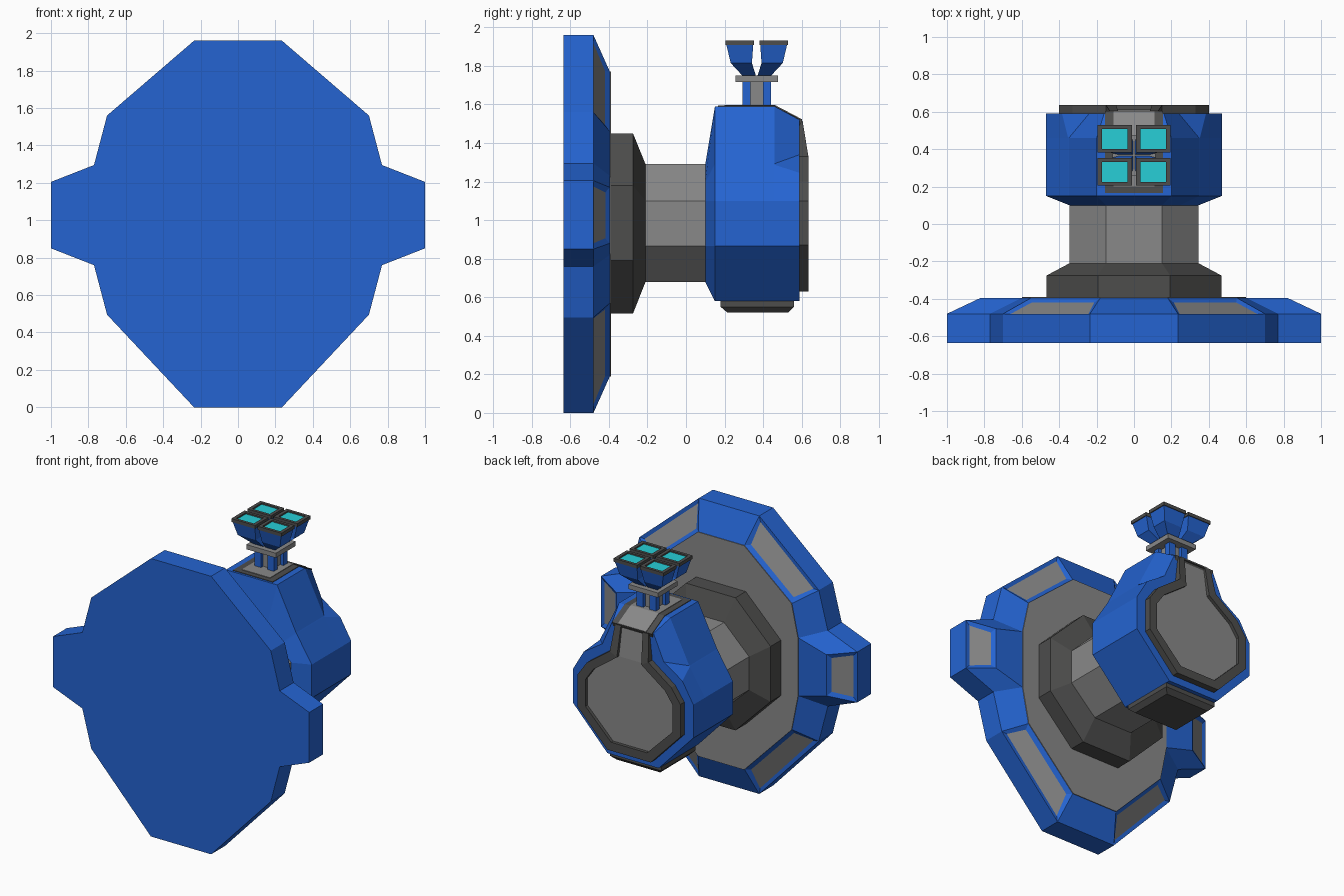
import bpy, bmesh

if "Cube" in bpy.data.objects:
    bpy.data.objects.remove(bpy.data.objects["Cube"])

def mat(name, rgb):
    m = bpy.data.materials.new(name)
    m.diffuse_color = (*rgb, 1)
    m.use_nodes = True
    m.node_tree.nodes["Principled BSDF"].inputs["Base Color"].default_value = m.diffuse_color
    return m

BLUE, GREY, DARK, CYAN = 0, 1, 2, 3
MATS = [mat("blue_paint", (0.018, 0.127, 0.64)), mat("mid_grey", (0.25, 0.25, 0.25)),
        mat("dark_grey", (0.075, 0.075, 0.073)), mat("cyan_light", (0.02, 0.62, 0.68))]

def loft(name, rings, bands, start, end, strips=False, panels=None):
    """Bridge equal rings of 3D points; bands/start/end are material numbers."""
    bm = bmesh.new()
    vs = [[bm.verts.new(p) for p in r] for r in rings]
    n = len(rings[0])
    made = {}
    for b in range(len(rings) - 1):
        for i in range(n):
            j = (i + 1) % n
            f = bm.faces.new((vs[b][i], vs[b][j], vs[b + 1][j], vs[b + 1][i]))
            f.material_index = bands[b]
            made[b, i] = f
    for r, m in ((vs[0], start), (vs[-1], end)):
        if strips:   # mirrored profile: fill across from side to side
            caps = [(r[i], r[i + 1], r[n - 2 - i], r[n - 1 - i]) for i in range(n // 2 - 1)]
        else:
            caps = [r]
        for c in caps:
            bm.faces.new(c).material_index = m
    bmesh.ops.recalc_face_normals(bm, faces=bm.faces[:])
    if panels:
        band, ids, m = panels
        fs = [made[band, i] for i in ids]
        bmesh.ops.inset_individual(bm, faces=fs, thickness=0.04, depth=-0.012)
        for f in fs:
            f.material_index = m
    me = bpy.data.meshes.new(name)
    bm.to_mesh(me)
    bm.free()
    for m in MATS:
        me.materials.append(m)
    ob = bpy.data.objects.new(name, me)
    bpy.context.collection.objects.link(ob)
    return ob

def sym(half, y):
    """Mirror a half profile of (x, z[, y]) across x = 0 at depth y."""
    r = [(p[0], p[2] if len(p) > 2 else y, p[1]) for p in half]
    return r + [(-a, b, c) for a, b, c in reversed(r)]

def rect(x0, x1, y0, y1, z):
    return [(x0, y0, z), (x1, y0, z), (x1, y1, z), (x0, y1, z)]

def box(name, x0, x1, y0, y1, z0, z1, m):
    return loft(name, [rect(x0, x1, y0, y1, z0), rect(x0, x1, y0, y1, z1)], [m], m, m)

# wall plate with side lugs and recessed panels
outer = [(.235, 0), (.70, .495), (.77, .76), (1, .85), (1, 1.205), (.77, 1.295), (.70, 1.56), (.235, 1.96)]
inner = [(.18, .19), (.55, .57), (.60, .82), (.82, .88), (.82, 1.17), (.60, 1.23), (.55, 1.46), (.18, 1.77)]
loft("wall_plate", [sym(outer, -.635), sym(outer, -.48), sym(inner, -.395)], [BLUE, BLUE],
     BLUE, BLUE, True, (1, (0, 3, 6, 8, 11, 14), GREY))
disc = inner[:3] + inner[5:]
loft("plate_disc", [sym(disc, -.40), sym(disc, -.39)], [GREY], GREY, GREY, True)

# flange and neck
flange = [(.193, .515), (.467, .79), (.467, 1.18), (.193, 1.45)]
neck = [(.15, .68), (.345, .865), (.345, 1.1), (.15, 1.29)]
loft("flange", [sym(flange, -.40), sym(flange, -.275), sym(neck, -.21)], [DARK, DARK], DARK, DARK, True)
loft("neck", [sym(neck, -.22), sym(neck, .12)], [GREY], GREY, GREY, True)

# head housing with notched front shoulders
low = [(.2, .58), (.47, .865), (.47, 1.1)]
back = [(.15, .68), (.345, .865), (.345, 1.1), (.25, 1.194), (.245, 1.2), (.15, 1.29)]
full = low + [(.352, 1.287), (.348, 1.293), (.2, 1.59)]
front = low + [(.385, 1.245), (.24, 1.34), (.16, 1.52)]
loft("head_housing", [sym(back, .10), sym(full, .15), sym(full, .46), sym(front, .59)],
     [BLUE] * 3, BLUE, BLUE, True)

# keyhole frame with a recessed front panel
rim = [(.17, .63), (.40, .87), (.40, 1.1), (.33, 1.2), (.15, 1.33)]
hole = [(.14, .69), (.34, .89), (.34, 1.08), (.28, 1.165), (.095, 1.30)]
loft("front_frame", [sym(rim + [(.13, 1.515, .575)], .575), sym(rim + [(.13, 1.515, .605)], .635),
                     sym(hole + [(.085, 1.51, .605)], .635), sym(hole + [(.085, 1.505, .592)], .612)],
     [DARK, DARK, DARK], DARK, GREY, True)

# top trim running over the head and down the front slope
def top_strip(name, w, y0, lift, m):
    path = [(y0, 1.57), (y0, 1.59 + lift), (.46, 1.59 + lift), (.603, 1.515 + lift), (.59, 1.49), (.46, 1.57)]
    return loft(name, [[(s * w, y, z) for y, z in path] for s in (-1, 1)], [m], m, m)
top_strip("top_trim", .155, .165, .004, DARK)
top_strip("top_channel", .11, .20, .008, GREY)

# bottom block
loft("bottom_block", [rect(-.2, .2, .18, .56, .59), rect(-.2, .2, .18, .56, .55),
                      rect(-.17, .17, .215, .53, .52)], [DARK, DARK], DARK, DARK)

# mast, collar and four lamp pods
CY = .367
box("mast_core", -.05, .05, CY - .05, CY + .05, 1.58, 1.73, GREY)
box("collar", -.115, .115, CY - .11, CY + .11, 1.717, 1.75, GREY)
for sx in (-1, 1):
    for sy in (-1, 1):
        def q(x0, x1, y0, y1, z):
            return rect(sx * x0, sx * x1, CY + sy * y0, CY + sy * y1, z)
        loft("mast_leg", [q(.025, .075, .033, .075, 1.58), q(.025, .075, .033, .075, 1.72)], [BLUE], BLUE, BLUE)
        loft("lamp_pod", [q(.005, .08, .003, .07, 1.745), q(.025, .165, .025, .135, 1.815),
                          q(.014, .19, .018, .158, 1.912)], [BLUE, BLUE], BLUE, BLUE)
        loft("lamp_rim", [q(.01, .195, .015, .162, 1.908), q(.01, .195, .015, .162, 1.932),
                          q(.034, .171, .035, .142, 1.932), q(.034, .171, .035, .142, 1.922)],
             [DARK] * 3, DARK, CYAN)
